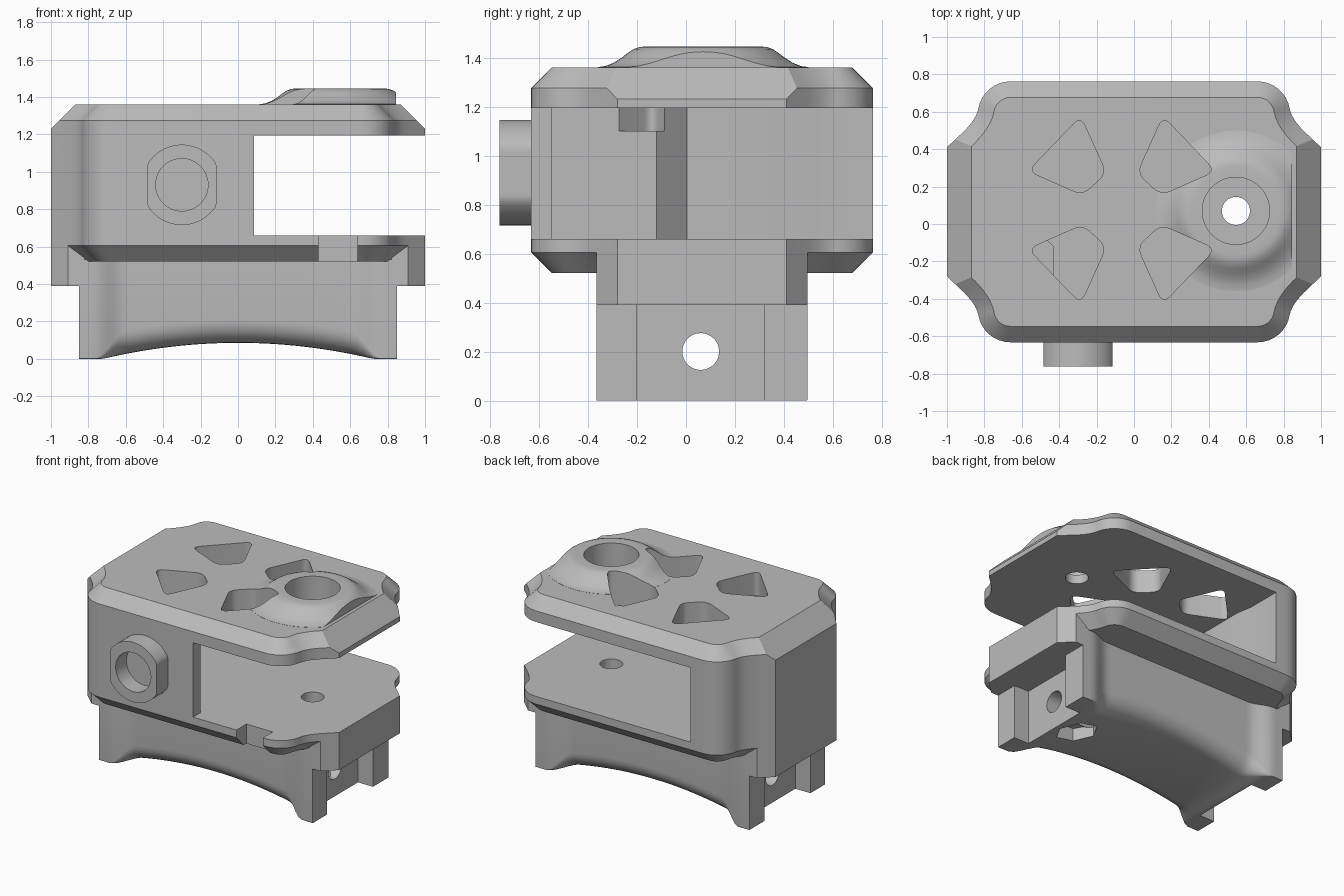
import bpy, bmesh, math
from mathutils import Vector

cube = bpy.data.objects.get("Cube")
if cube:
    bpy.data.objects.remove(cube, do_unlink=True)

grey = bpy.data.materials.new("plain grey")
grey.use_nodes = True
grey.diffuse_color = (0.5, 0.5, 0.5, 1)
grey.node_tree.nodes["Principled BSDF"].inputs["Base Color"].default_value = (0.5, 0.5, 0.5, 1)

CY = 0.065          # middle of the part in y
HOLE = (0.545, 0.07)  # vertical bolt hole


def finish(bm, name):
    bmesh.ops.recalc_face_normals(bm, faces=bm.faces[:])
    mesh = bpy.data.meshes.new(name)
    bm.to_mesh(mesh)
    bm.free()
    mesh.materials.append(grey)
    ob = bpy.data.objects.new(name, mesh)
    bpy.context.collection.objects.link(ob)
    return ob


def loft(name, rings, clips=()):
    """Skin closed rings of equal length, cap both ends, then trim by planes."""
    bm = bmesh.new()
    rows = [[bm.verts.new(p) for p in ring] for ring in rings]
    n = len(rows[0])
    for a, b in zip(rows, rows[1:]):
        for i in range(n):
            j = (i + 1) % n
            bm.faces.new((a[i], a[j], b[j], b[i]))
    bm.faces.new(rows[0][::-1])
    bm.faces.new(rows[-1])
    for co, no in clips:
        bmesh.ops.bisect_plane(bm, geom=bm.verts[:] + bm.edges[:] + bm.faces[:],
                               plane_co=co, plane_no=no, clear_outer=True)
        bmesh.ops.holes_fill(bm, edges=[e for e in bm.edges if e.is_boundary], sides=0)
    return finish(bm, name)


def prism(name, pts, lo, hi, axis="z"):
    put = {"z": lambda p, h: (p[0], p[1], h),
           "y": lambda p, h: (p[0], h, p[1]),
           "x": lambda p, h: (h, p[0], p[1])}[axis]
    return loft(name, [[put(p, h) for p in pts] for h in (lo, hi)])


def circle(cx, cy, r, n=48):
    return [(cx + r * math.cos(2 * math.pi * i / n),
             cy + r * math.sin(2 * math.pi * i / n)) for i in range(n)]


def rect(x0, x1, y0, y1):
    return [(x0, y0), (x1, y0), (x1, y1), (x0, y1)]


def boolean(ob, tool, op="DIFFERENCE"):
    tool.hide_render = True
    mod = ob.modifiers.new(op.lower(), "BOOLEAN")
    mod.object, mod.operation, mod.solver = tool, op, "EXACT"
    bpy.context.view_layer.objects.active = ob
    bpy.ops.object.modifier_apply(modifier=mod.name)
    bpy.data.objects.remove(tool, do_unlink=True)


def bezier(a, c, b, n):
    a, b, c = Vector(a), Vector(b), Vector(c)
    return [tuple(a.lerp(c, i / n).lerp(c.lerp(b, i / n), i / n)) for i in range(n + 1)]


def inset(pts, d):
    """Offset a counter-clockwise outline inwards with mitred corners."""
    out = []
    for i, p in enumerate(pts):
        p = Vector(p)
        e = (p - Vector(pts[i - 1])).normalized()
        f = (Vector(pts[(i + 1) % len(pts)]) - p).normalized()
        n1, n2 = Vector((-e.y, e.x)), Vector((-f.y, f.x))
        out.append(tuple(p + (n1 + n2) * d / (1 + n1.dot(n2))))
    return out


# Plan outline: rounded corners sweeping into chamfered ends
quarter = [(1, 0.345)] + bezier((0.91, 0.43), (0.841, 0.499), (0.832, 0.553), 6)
quarter += [(0.66 + 0.175 * math.cos(math.radians(t)),
             0.5225 + 0.175 * math.sin(math.radians(t))) for t in range(20, 91, 10)]
half = quarter + [(-x, v) for x, v in reversed(quarter)]
outline = [(x, CY + v) for x, v in half] + [(-x, CY - v) for x, v in half]
inner = inset(outline, 0.085)

# Housing with chamfered top and bottom, ends trimmed at 45 degrees
housing = loft("housing",
               [[(x, y, z) for x, y in ring] for ring, z in
                ((inner, 0.52), (outline, 0.605), (outline, 1.275), (inner, 1.36))],
               clips=[((s, 0, 1.23), (s, 0, 1)) for s in (1, -1)])

# Slot, open at the left end and the back, with a short front wall
slot = [(1.2, -0.9), (0.085, -0.9), (0.085, -0.55), (-0.43, -0.55), (-0.43, -0.12),
        (-0.55, 0.005), (-0.55, 0.40), (-0.57, 0.51), (-0.57, 0.9), (1.2, 0.9)]
boolean(housing, prism("slot_cutter", slot, 0.66, 1.195))

# Flared collar around the bolt hole, flattened on its outer side
profile = [(0.43, 1.30), (0.43, 1.361), (0.40, 1.365), (0.365, 1.379), (0.335, 1.398),
           (0.31, 1.417), (0.285, 1.434), (0.26, 1.443), (0.235, 1.445)]
collar = loft("collar", [[(x, y, z) for x, y in circle(*HOLE, r, 64)] for r, z in profile],
              clips=[((0.845, 0, 0), (1, 0, 0))])
boolean(housing, collar, "UNION")

# Four rounded kite windows through the top plate
kite = [(-0.285, 0.575), (-0.148, 0.272), (-0.275, 0.155), (-0.565, 0.283)]
soft = []
for i, p in enumerate(kite):
    p, a, b = Vector(p), Vector(kite[i - 1]), Vector(kite[(i + 1) % 4])
    soft += bezier(p + (a - p).normalized() * 0.055, p, p + (b - p).normalized() * 0.055, 6)
for mx in (False, True):
    for my in (False, True):
        pts = [(-0.13 - x if mx else x, 0.15 - y if my else y) for x, y in soft]
        boolean(housing, prism("window_cutter", pts, 1.1, 1.6))

# Counterbore, bolt hole and front notch
boolean(housing, prism("counterbore_cutter", circle(*HOLE, 0.18), 1.26, 1.6))
boolean(housing, prism("bolt_cutter", circle(*HOLE, 0.075), 0.3, 1.6))
boolean(housing, prism("notch_cutter", rect(0.43, 0.64, -0.8, -0.52), 0.4, 0.75))

# End blocks below the housing
for s, side in ((1, "left"), (-1, "right")):
    block = [(0.82, -0.43), (0.91, -0.43), (1, -0.345), (1, 0.345), (0.91, 0.43), (0.82, 0.43)]
    ob = prism(side + "_end_block", [(s * x, CY + v) for x, v in block], 0.39, 0.605)
    ob.name = side + "_end_block"

# Saddle base: arched underside, rounded lower edges between square legs
rings = []
N = 56
for k in range(N + 1):
    x = -0.85 + 1.7 * k / N
    t = min(1, max(0, (0.77 - abs(x)) / 0.17))
    s = t * t * (3 - 2 * t)
    h, r = 0.43 - 0.05 * s, 0.002 + 0.12 * s
    b = 0.085 * max(0, 1 - (x / 0.72) ** 2)
    side = [(h, 0.53)]
    for i in range(8):
        a = math.pi / 2 * i / 7
        side.append((h - r + r * math.cos(a), b + r - r * math.sin(a)))
    sect = side + [(-v, z) for v, z in reversed(side)]
    rings.append([(x, CY + v, z) for v, z in sect])
base = loft("saddle_base", rings)
for s in (1, -1):
    x0, x1 = sorted((s * 0.73, s * 1.1))
    boolean(base, prism("leg_recess_cutter", rect(x0, x1, -0.2, 0.32), -0.1, 0.392))
boolean(base, prism("cross_hole_cutter", circle(0.06, 0.2, 0.075), -1.1, 1.1, "x"))
boolean(base, prism("base_bolt_cutter", circle(*HOLE, 0.075), -0.1, 0.7))
boolean(base, prism("nut_pocket_cutter", circle(*HOLE, 0.14, 6), -0.1, 0.14))

# Round front boss with two flats and a blind bore
ring = [(max(-0.485, min(-0.115, x)), z) for x, z in circle(-0.3, 0.93, 0.215, 64)]
boss = prism("front_boss", ring, -0.762, -0.62, "y")
boolean(boss, prism("bore_cutter", circle(-0.3, 0.93, 0.14), -0.9, -0.64, "y"))

# Smooth the curved walls, keep edges crisp
for ob in bpy.context.collection.objects:
    if ob.type == "MESH" and grey.name in ob.data.materials:
        ob.data.materials.clear()
        ob.data.materials.append(grey)
        bpy.ops.object.select_all(action="DESELECT")
        ob.select_set(True)
        bpy.context.view_layer.objects.active = ob
        bpy.ops.object.shade_smooth_by_angle(angle=math.radians(28))
